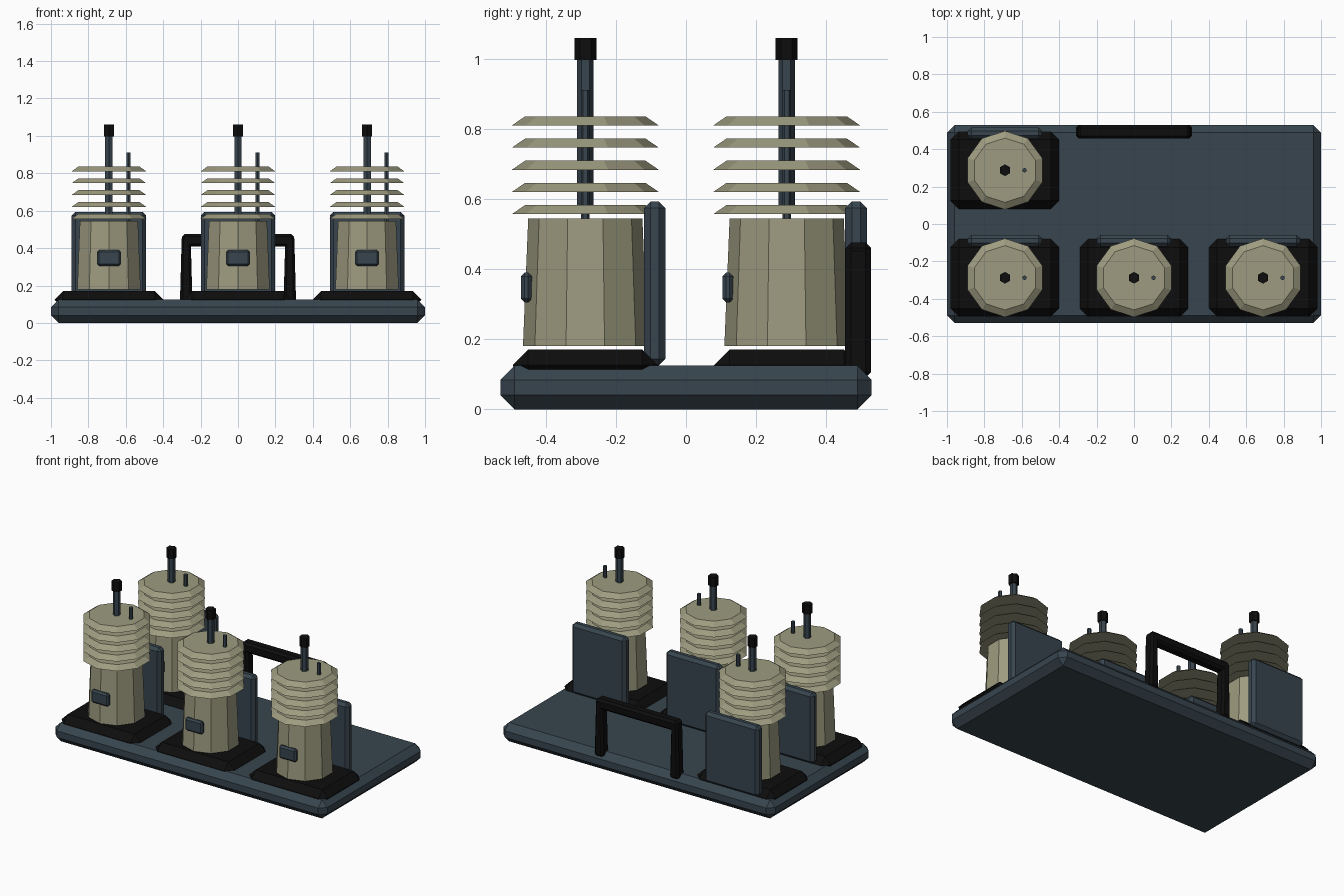
import bpy, bmesh
from mathutils import Matrix, Vector

if "Cube" in bpy.data.objects:
    bpy.data.objects.remove(bpy.data.objects["Cube"])


def material(name, rgb):
    m = bpy.data.materials.new(name)
    m.diffuse_color = (*rgb, 1)
    m.use_nodes = True
    m.node_tree.nodes["Principled BSDF"].inputs["Base Color"].default_value = m.diffuse_color
    return m


SLATE = material("slate_blue", (0.039, 0.059, 0.077))
CERAMIC = material("ceramic_beige", (0.34, 0.33, 0.215))
BLACK = material("black_rubber", (0.004, 0.004, 0.004))


def finish(bm, name, mat):
    bmesh.ops.recalc_face_normals(bm, faces=bm.faces)
    me = bpy.data.meshes.new(name)
    bm.to_mesh(me)
    bm.free()
    me.materials.append(mat)
    ob = bpy.data.objects.new(name, me)
    bpy.context.collection.objects.link(ob)
    return ob


def box(name, mat, lo, hi, bevel):
    """Chamfered box between two corners."""
    lo, hi = Vector(lo), Vector(hi)
    bm = bmesh.new()
    bmesh.ops.create_cube(bm, size=1)
    for v in bm.verts:
        v.co = (lo + hi) / 2 + v.co * (hi - lo)
    bmesh.ops.bevel(bm, geom=bm.edges[:], offset=bevel, segments=1,
                    profile=0.5, affect='EDGES')
    return finish(bm, name, mat)


def drum(name, mat, x, y, z0, z1, r0, r1, sides):
    """Flat-sided tapered cylinder with a corner pointing along y."""
    bm = bmesh.new()
    bmesh.ops.create_cone(bm, cap_ends=True, segments=sides, radius1=r0,
                          radius2=r1, depth=z1 - z0,
                          matrix=Matrix.Translation((x, y, (z0 + z1) / 2)))
    # make sure a vertex lies on the y axis
    v = max(bm.verts, key=lambda p: p.co.y)
    ang = Vector((0, 1)).angle_signed(Vector((v.co.x - x, v.co.y - y)))
    bmesh.ops.rotate(bm, verts=bm.verts, cent=(x, y, 0),
                     matrix=Matrix.Rotation(ang, 3, 'Z'))
    return finish(bm, name, mat)


def bushing(n, x, y):
    tag = f"_{n}"
    box("foot_pad" + tag, BLACK, (x - .29, y - .207, .08), (x + .29, y + .207, .17), .044)
    drum("body" + tag, CERAMIC, x, y, .18, .545, .178, .163, 10)
    for i in range(5):
        z = .557 + i * .0633
        drum(f"shed_disc_{i}" + tag, CERAMIC, x, y, z, z + .026, .21, .172, 10)
    drum("main_rod" + tag, SLATE, x, y, .56, 1.0, .023, .023, 6)
    drum("rod_cap" + tag, BLACK, x, y, .997, 1.06, .0315, .0315, 6)
    drum("thin_rod" + tag, SLATE, x + .105, y, .54, .912, .0125, .0125, 6)
    box("back_plate" + tag, SLATE, (x - .199, y + .167, .125), (x + .199, y + .229, .593), .019)
    box("front_badge" + tag, SLATE, (x - .064, y - .184, .305), (x + .064, y - .152, .39), .011)


# base slab
box("base", SLATE, (-1, -.53, 0), (1, .53, .125), .041)

# four insulator units
for n, (x, y) in enumerate([(-.69, -.2875), (0, -.2875), (.69, -.2875), (-.69, .2875)]):
    bushing(n, x, y)

# carry handle at the back: crossbar and two flared legs
box("handle_bar", BLACK, (-.30, .456, .408), (.30, .528, .476), .015)
for s, side in ((-1, "left"), (1, "right")):
    leg = box("handle_leg_" + side, BLACK,
              (s * .277 - .034, .456, .09), (s * .277 + .034, .528, .465), .015)
    for v in leg.data.vertices:
        t = (v.co.z - .09) / .375
        v.co.x = s * .277 + (v.co.x - s * .277) * (1 - .3 * t)
